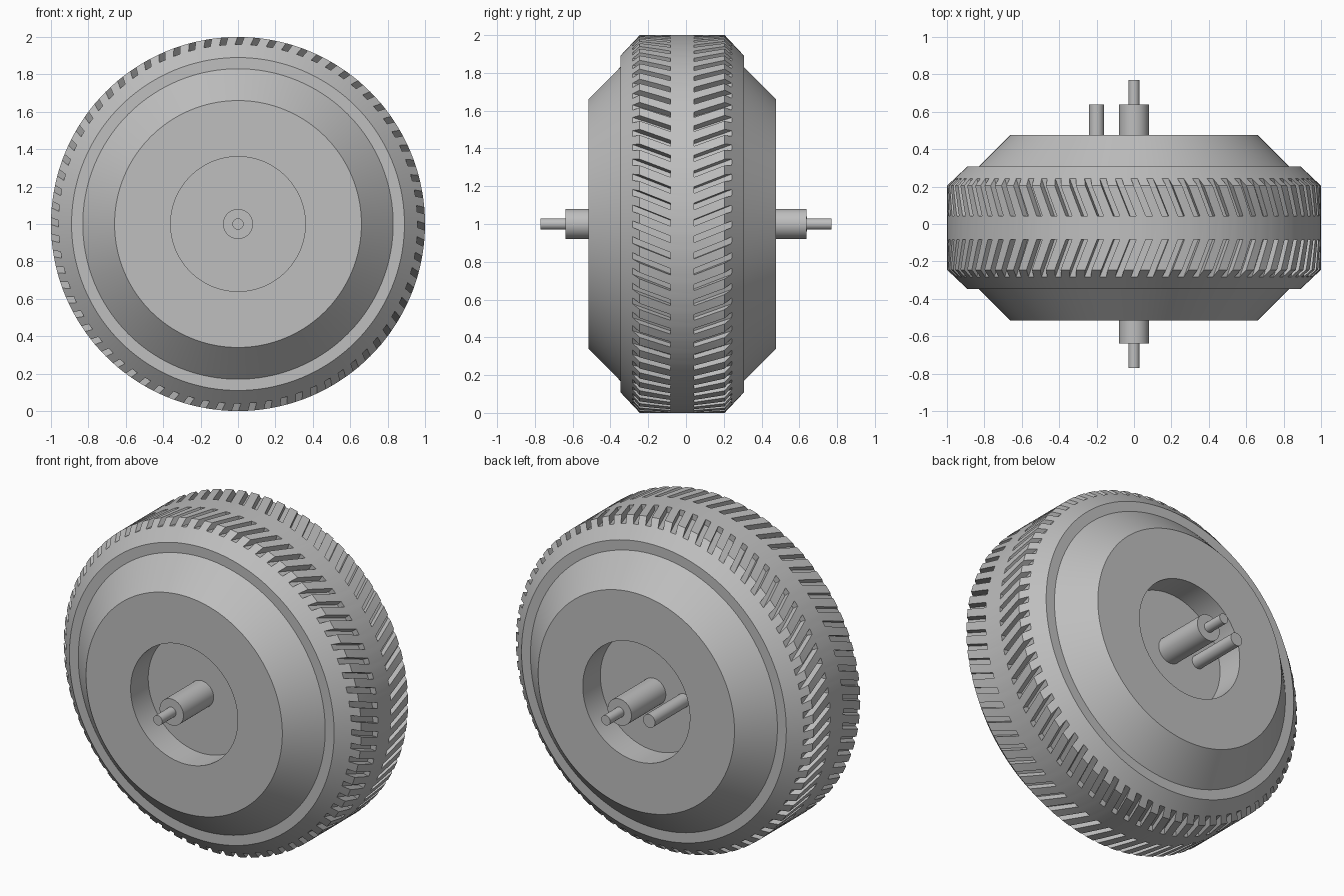
import bpy, bmesh, math
from mathutils import Matrix, Vector

if "Cube" in bpy.data.objects:
    bpy.data.objects.remove(bpy.data.objects["Cube"], do_unlink=True)

SEGMENTS = 144
GROOVES = 72
CENTRE = Vector((0, -0.02, 1))   # middle of the wheel on its axle

grey = bpy.data.materials.new("plain_grey")
grey.use_nodes = True
grey.diffuse_color = (0.52, 0.52, 0.52, 1)
grey.node_tree.nodes["Principled BSDF"].inputs["Base Color"].default_value = grey.diffuse_color


def finish(name, bm, location):
    bmesh.ops.recalc_face_normals(bm, faces=bm.faces)
    mesh = bpy.data.meshes.new(name)
    bm.to_mesh(mesh)
    bm.free()
    mesh.materials.append(grey)
    obj = bpy.data.objects.new(name, mesh)
    obj.location = location
    bpy.context.collection.objects.link(obj)
    return obj


def smooth(obj):
    bpy.ops.object.select_all(action='DESELECT')
    obj.select_set(True)
    bpy.context.view_layer.objects.active = obj
    bpy.ops.object.shade_smooth_by_angle(angle=math.radians(20))


def lathe(name, half_profile, location, segments=SEGMENTS):
    """Spin (radius, y) points and their mirror image about the y axis."""
    points = half_profile + [(r, -y) for r, y in reversed(half_profile)]
    bm = bmesh.new()
    rings = []
    for i in range(segments):
        a = math.tau * i / segments
        rings.append([bm.verts.new((r * math.sin(a), y, r * math.cos(a))) for r, y in points])
    for i, ring in enumerate(rings):
        following = rings[(i + 1) % segments]
        for j in range(len(points)):
            k = (j + 1) % len(points)
            if points[j][0] or points[k][0]:
                bm.faces.new((ring[j], ring[k], following[k], following[j]))
    bmesh.ops.remove_doubles(bm, verts=bm.verts, dist=1e-5)
    bmesh.ops.dissolve_degenerate(bm, edges=bm.edges, dist=1e-5)
    return finish(name, bm, location)


# Tyre with chamfered shoulders
tyre = lathe("tyre", [(0.8, 0.328), (0.89, 0.328), (1.0, 0.225)], CENTRE)

# Slanted grooves, two mirrored rows forming a chevron
bm = bmesh.new()
for side in (-1, 1):
    for i in range(GROOVES):
        turn = Matrix.Rotation(math.tau * i / GROOVES, 4, 'Y')
        box = bmesh.ops.create_cube(bm, size=1)["verts"]
        for v in box:
            y = 0.062 if v.co.y < 0 else 0.29
            x = 0.035 * v.co.x + 0.4 * (0.265 - y)
            z = 0.96 if v.co.z < 0 else 1.05
            v.co = turn @ Vector((x, side * y, z))
cutter = finish("groove_cutter", bm, CENTRE)
cutter.hide_render = True
cut = tyre.modifiers.new("grooves", 'BOOLEAN')
cut.operation = 'DIFFERENCE'
cut.solver = 'EXACT'
cut.object = cutter
bpy.context.view_layer.objects.active = tyre
bpy.ops.object.modifier_apply(modifier=cut.name)
bpy.data.objects.remove(cutter, do_unlink=True)
smooth(tyre)

# Hub with sloping rim and a round recess on each side
smooth(lathe("hub", [(0, 0.328), (0.36, 0.328), (0.36, 0.497), (0.66, 0.497), (0.83, 0.328)], CENTRE))

# Stepped axle
smooth(lathe("axle", [(0, 0.77), (0.03, 0.77), (0.03, 0.638), (0.08, 0.638)], (0, 0, 1), 48))

# Short rod beside the axle at the back
smooth(lathe("back_rod", [(0, 0.2), (0.04, 0.2)], (-0.2, 0.44, 1), 32))
